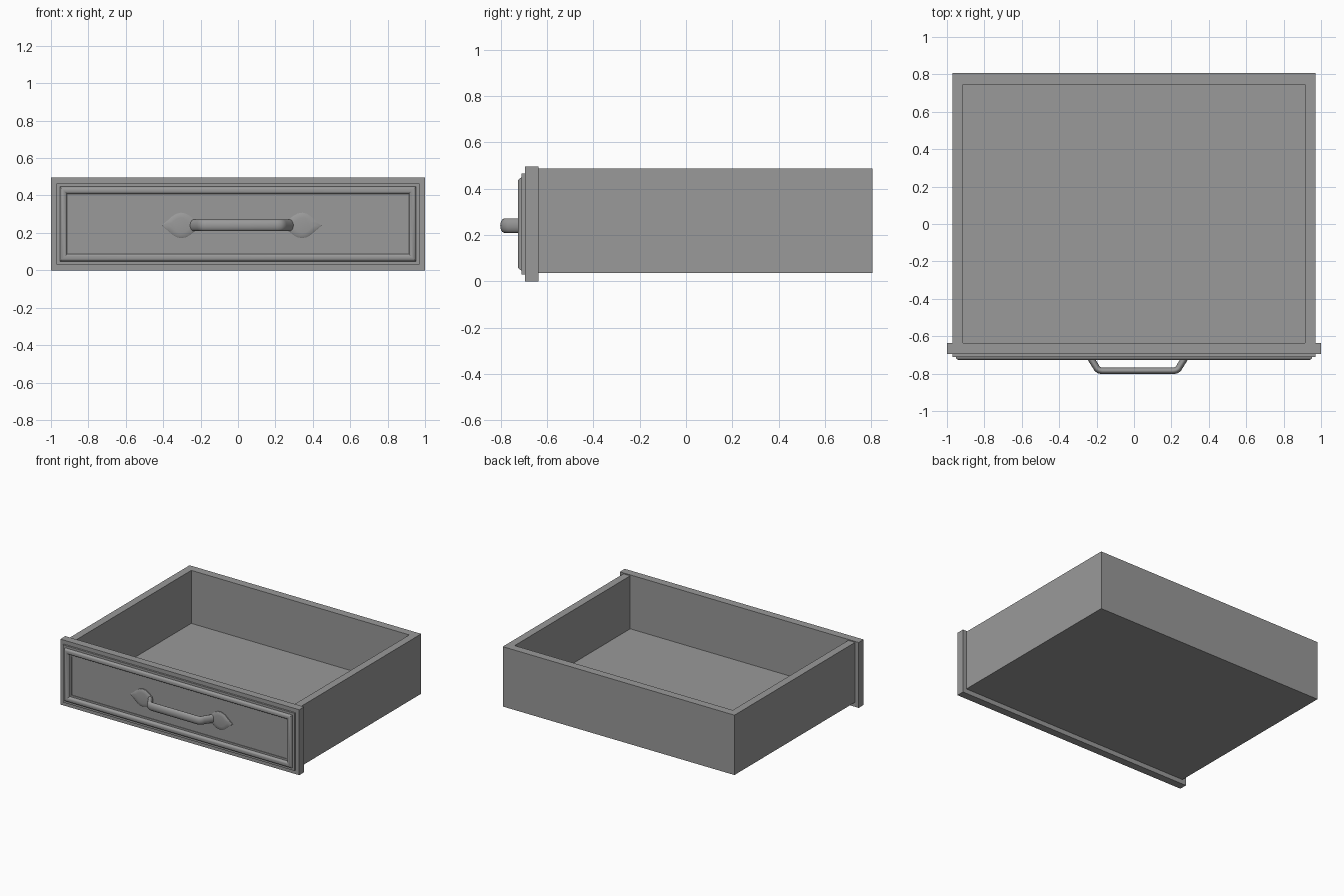
import bpy, bmesh
from math import sin, cos, pi, radians
from mathutils import Vector

if "Cube" in bpy.data.objects:
    bpy.data.objects.remove(bpy.data.objects["Cube"])

W, H = 1.0, 0.495          # half width and height of the drawer front
CX, CZ = 0.02, 0.24        # handle centre

grey = bpy.data.materials.new("dark_grey")
grey.diffuse_color = (0.32, 0.32, 0.32, 1)
grey.use_nodes = True
grey.node_tree.nodes["Principled BSDF"].inputs["Base Color"].default_value = grey.diffuse_color


def finish(name, bm, smooth=True):
    bmesh.ops.recalc_face_normals(bm, faces=bm.faces)
    me = bpy.data.meshes.new(name)
    bm.to_mesh(me)
    bm.free()
    me.materials.append(grey)
    ob = bpy.data.objects.new(name, me)
    bpy.context.collection.objects.link(ob)
    if smooth:
        bpy.ops.object.select_all(action='DESELECT')
        ob.select_set(True)
        bpy.context.view_layer.objects.active = ob
        bpy.ops.object.shade_smooth_by_angle(angle=radians(35))
    return ob


def skin(rings):
    """Join equal-length closed rings and cap both ends."""
    bm = bmesh.new()
    vs = [[bm.verts.new(p) for p in r] for r in rings]
    n = len(vs[0])
    for a, b in zip(vs, vs[1:]):
        for i in range(n):
            bm.faces.new((a[i], a[(i + 1) % n], b[(i + 1) % n], b[i]))
    bm.faces.new(vs[0])
    bm.faces.new(vs[-1])
    return bm


def rect_xz(d, y):
    return [(-W + d, y, d), (W - d, y, d), (W - d, y, H - d), (-W + d, y, H - d)]


# Drawer front: inset profile (inset, y) with a rounded moulding around a recessed panel
bulge = [(0.067 - 0.02 * cos(t * pi / 8), -0.71 - 0.017 * sin(t * pi / 8)) for t in range(9)]
profile = [(0, -0.637), (0, -0.696), (0.03, -0.696), (0.03, -0.71)] + bulge + \
          [(0.087, -0.705), (0.1, -0.705), (0.1, -0.7)]
finish("drawer_front", skin([rect_xz(d, y) for d, y in profile]))


# Drawer box: outer shell, rim, inner walls and floor; its front end is buried in the front panel
def rect_xy(x, y0, y1, z):
    return [(-x, y0, z), (x, y0, z), (x, y1, z), (-x, y1, z)]


finish("drawer_box", skin([rect_xy(0.97, -0.645, 0.806, 0.035),
                           rect_xy(0.97, -0.645, 0.806, 0.488),
                           rect_xy(0.913, -0.641, 0.745, 0.488),
                           rect_xy(0.913, -0.641, 0.745, 0.087)]), smooth=False)

# Handle bar: oval section swept along a bent path
half = [(0.264, -0.698), (0.224, -0.762), (0.217, -0.774), (0.205, -0.782), (0.19, -0.785)]
path = [Vector((-x, y, 0)) for x, y in half] + [Vector((x, y, 0)) for x, y in reversed(half)]
rings = []
for i, p in enumerate(path):
    t = (path[min(i + 1, len(path) - 1)] - path[max(i - 1, 0)]).normalized()
    side = Vector((-t.y, t.x, 0))
    rings.append([Vector((CX, 0, CZ)) + p + side * 0.018 * cos(a) + Vector((0, 0, 0.031 * sin(a)))
                  for a in [k * pi / 10 for k in range(20)]])
finish("handle_bar", skin(rings))

# Leaf-shaped handle plates, mirrored left and right
leaf = [(0.428, 0), (0.395, 0.028), (0.37, 0.05), (0.348, 0.063), (0.325, 0.068), (0.3, 0.064),
        (0.277, 0.052), (0.26, 0.038), (0.245, 0.026)]
outline = leaf + [(x, -z) for x, z in reversed(leaf[1:])]
for s, side in ((-1, "left"), (1, "right")):
    rings = [[(CX + s * (0.33 + (x - 0.33) * k), y, CZ + z * k) for x, z in outline]
             for k, y in ((1, -0.699), (1, -0.707), (0.93, -0.71), (0.6, -0.713))]
    finish("handle_plate_" + side, skin(rings))
